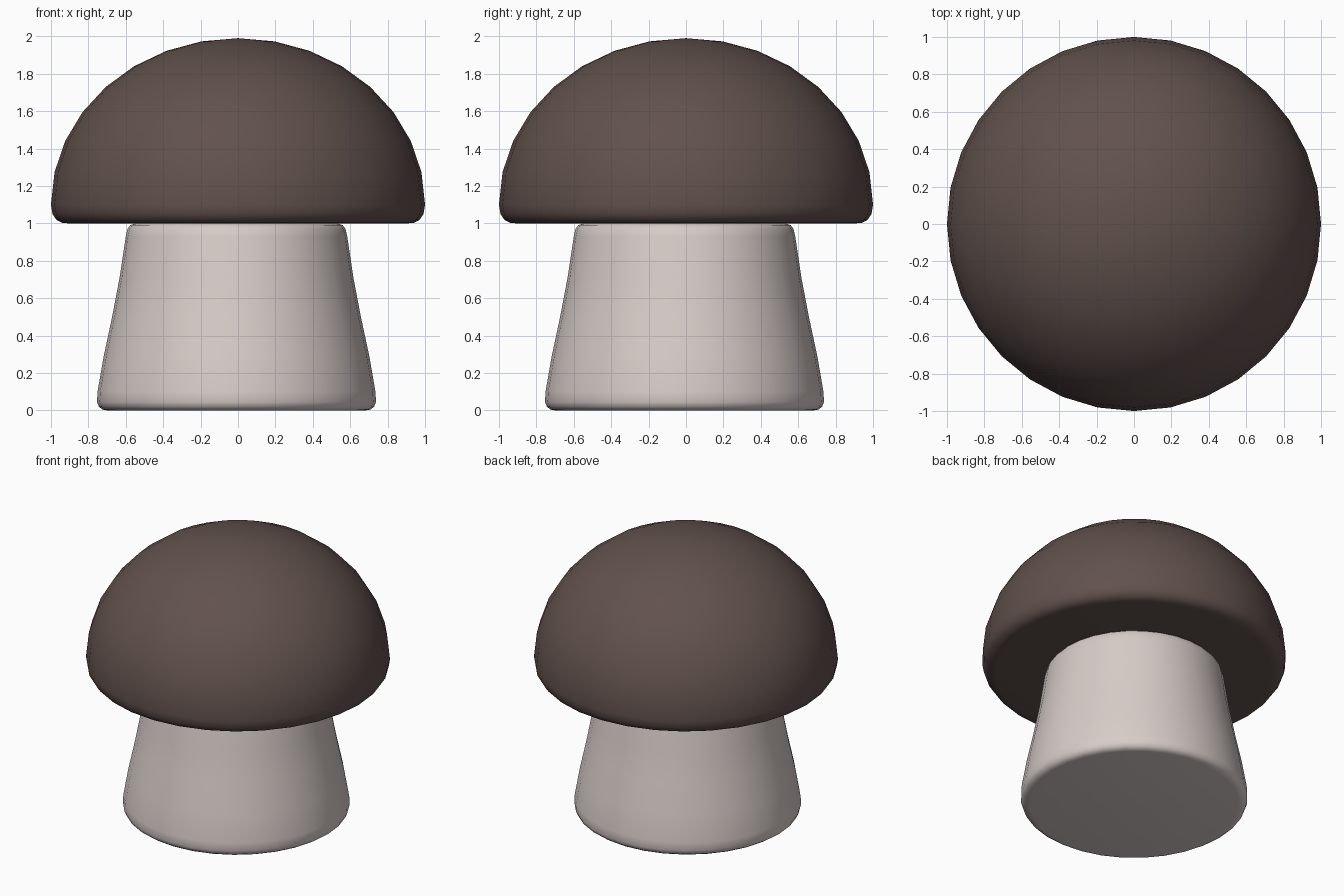
import bpy, bmesh, math
from mathutils import Vector

if "Cube" in bpy.data.objects:
    bpy.data.objects.remove(bpy.data.objects["Cube"])


def material(name, rgb):
    m = bpy.data.materials.new(name)
    m.diffuse_color = (*rgb, 1.0)
    m.use_nodes = True
    m.node_tree.nodes["Principled BSDF"].inputs["Base Color"].default_value = m.diffuse_color
    return m


def lathe(name, profile, mat, offset=(0, 0), sides=32):
    """Spin a bottom-to-top (radius, z) profile; radius 0 makes a pole."""
    bm = bmesh.new()
    rings = []
    for r, z in profile:
        if r == 0:
            rings.append([bm.verts.new((0, 0, z))] * sides)
        else:
            rings.append([bm.verts.new((r * math.cos(2 * math.pi * i / sides),
                                        r * math.sin(2 * math.pi * i / sides), z))
                          for i in range(sides)])
    for a, b in zip(rings, rings[1:]):
        for i in range(sides):
            j = (i + 1) % sides
            quad = [a[i], a[j], b[j], b[i]]
            bm.faces.new(list(dict.fromkeys(quad)))
    # close flat ends
    if profile[0][0] > 0:
        bm.faces.new(rings[0][::-1])
    if profile[-1][0] > 0:
        bm.faces.new(rings[-1])
    for f in bm.faces:
        f.smooth = True
    me = bpy.data.meshes.new(name)
    bm.to_mesh(me)
    bm.free()
    me.materials.append(mat)
    ob = bpy.data.objects.new(name, me)
    ob.location = Vector((*offset, 0))
    bpy.context.collection.objects.link(ob)
    return ob


brown = material("dark brown", (0.120, 0.083, 0.074))
cream = material("pale cream", (0.680, 0.604, 0.578))

# stem: flared foot, softly rounded rims
lathe("stem", [(0.69, 0.0), (0.715, 0.004), (0.735, 0.018), (0.746, 0.045),
               (0.743, 0.10), (0.71, 0.29), (0.665, 0.50), (0.625, 0.71),
               (0.592, 0.93), (0.583, 0.97), (0.568, 0.99), (0.54, 1.0)],
      cream, offset=(-0.008, -0.008))

# cap: flat underside, rounded rim, flattened dome
rim = [(0.91, 1.0), (0.94, 1.003), (0.97, 1.018), (0.992, 1.05)]
dome = [(math.cos(math.radians(t)), 1.1 + 0.89 * math.sin(math.radians(t)))
        for t in (0, 11.25, 22.5, 33.75, 45, 56.25, 67.5, 78.75)]
lathe("cap", rim + dome + [(0, 1.99)], brown)
